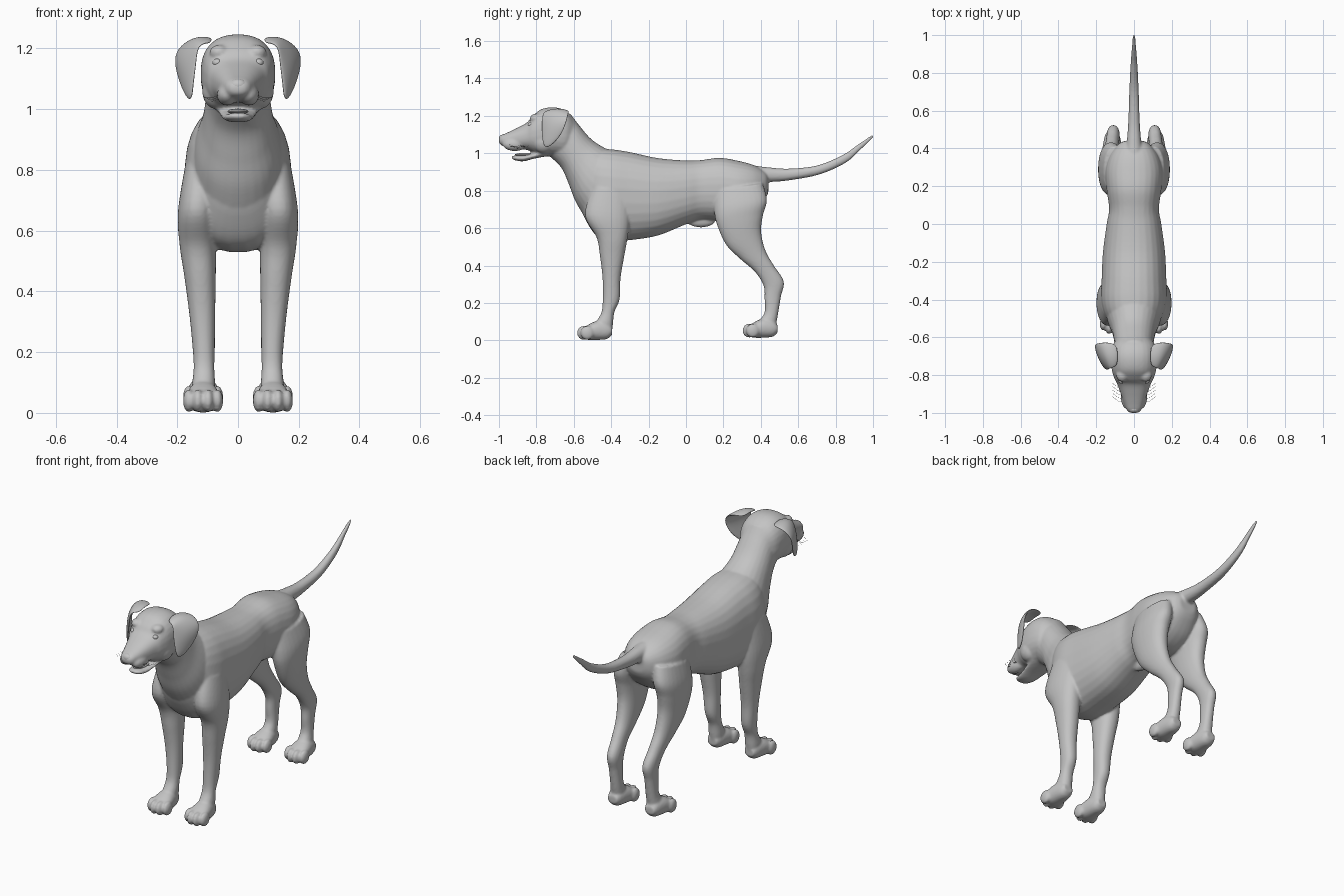
import bpy, bmesh, math
from mathutils import Vector, Matrix

grey = bpy.data.materials.new("grey_coat")
grey.diffuse_color = (0.55, 0.55, 0.55, 1)


def finish(name, bm):
    bmesh.ops.recalc_face_normals(bm, faces=bm.faces[:])
    me = bpy.data.meshes.new(name)
    bm.to_mesh(me)
    bm.free()
    me.materials.append(grey)
    for p in me.polygons:
        p.use_smooth = True
    ob = bpy.data.objects.new(name, me)
    bpy.context.collection.objects.link(ob)
    return ob


def spline(a, b, c, d, t):
    return [0.5 * (2 * q + (r - p) * t + (2 * p - 5 * q + 4 * r - s) * t * t
            + (3 * q - p - 3 * r + s) * t ** 3) for p, q, r, s in zip(a, b, c, d)]


def loft(bm, rings, side=1, power=2.2, n=28, steps=6):
    """Rings are (y1, z1, y2, z2, x, half_width): two rim points in side profile."""
    pts = []
    for i in range(len(rings) - 1):
        quad = [rings[min(max(i + k, 0), len(rings) - 1)] for k in (-1, 0, 1, 2)]
        pts += [spline(*quad, j / steps) for j in range(steps)]
    pts.append(rings[-1])
    loops = []
    for y1, z1, y2, z2, x, w in pts:
        loop = []
        for k in range(n):
            t = 2 * math.pi * (k + 0.5) / n
            c, s = [math.copysign(abs(f) ** (2 / power), f) for f in (math.cos(t), math.sin(t))]
            loop.append(bm.verts.new((side * (x + w * c),
                                      (y1 + y2) / 2 + (y1 - y2) / 2 * s,
                                      (z1 + z2) / 2 + (z1 - z2) / 2 * s)))
        loops.append(loop)
    for a, b in zip(loops, loops[1:]):
        for k in range(n):
            bm.faces.new((a[k], a[(k + 1) % n], b[(k + 1) % n], b[k]))
    bm.faces.new(loops[0])
    bm.faces.new(loops[-1])


def upright(rows):
    """Vertical slices (y, top, bottom, half_width) as rings."""
    return [(y, t, y, b, 0, w) for y, t, b, w in rows]


def ball(bm, loc, size):
    bmesh.ops.create_uvsphere(bm, u_segments=24, v_segments=16, radius=1,
                              matrix=Matrix.Translation(loc) @ Matrix.Diagonal((*size, 1)))


coat = bmesh.new()

# Torso
loft(coat, upright([
    (-.57, .90, .73, .06), (-.54, .97, .65, .11), (-.48, 1.02, .56, .155),
    (-.40, 1.022, .53, .175), (-.30, 1.007, .535, .172), (-.15, .975, .56, .165),
    (0, .962, .62, .145), (.08, .964, .645, .132), (.18, .976, .64, .145),
    (.28, .96, .64, .152), (.36, .938, .68, .13), (.42, .905, .75, .085),
    (.44, .88, .79, .05)]), power=2.4)

# Neck
loft(coat, [(-.62, 1.215, -.73, .985, 0, .10), (-.575, 1.155, -.665, .92, 0, .105),
            (-.505, 1.075, -.625, .83, 0, .117), (-.42, 1.022, -.59, .74, 0, .14),
            (-.33, .99, -.53, .64, 0, .155)])

# Skull and muzzle
loft(coat, upright([
    (-.60, 1.18, 1.02, .08), (-.64, 1.225, .985, .112), (-.70, 1.246, .985, .123),
    (-.77, 1.237, .985, .118), (-.82, 1.20, 1.005, .103), (-.85, 1.165, 1.018, .088),
    (-.90, 1.137, 1.022, .07), (-.95, 1.113, 1.03, .053), (-.985, 1.097, 1.042, .038),
    (-1.0, 1.082, 1.055, .02)]), power=2.4)

# Lower jaw
loft(coat, upright([(-.74, 1.03, .985, .075), (-.81, 1.003, .972, .063),
                    (-.87, .990, .957, .05), (-.915, .988, .963, .038),
                    (-.932, .984, .972, .02)]))

# Tail
loft(coat, [(.36, .935, .36, .83, 0, .05), (.44, .925, .44, .845, 0, .038),
            (.55, .918, .55, .855, 0, .03), (.70, .935, .715, .887, 0, .025),
            (.835, .99, .855, .95, 0, .018), (.92, 1.048, .937, 1.022, 0, .012),
            (.995, 1.10, 1.005, 1.088, 0, .006)])

# Underbelly fold
ball(coat, (0, .08, .638), (.026, .075, .034))

front_leg = [(-.50, .82, -.30, .80, .12, .055), (-.54, .67, -.30, .65, .134, .064),
             (-.478, .55, -.312, .55, .132, .06), (-.46, .45, -.33, .45, .125, .052),
             (-.446, .33, -.350, .33, .118, .043), (-.445, .22, -.355, .22, .113, .037),
             (-.452, .15, -.383, .15, .112, .034), (-.48, .10, -.39, .09, .113, .038),
             (-.50, .06, -.395, .05, .113, .038)]
hind_leg = [(.15, .80, .41, .84, .10, .06), (.15, .70, .433, .75, .122, .065),
            (.165, .62, .412, .67, .128, .06), (.215, .51, .402, .58, .125, .052),
            (.29, .435, .425, .48, .12, .043), (.37, .365, .47, .40, .115, .036),
            (.415, .29, .523, .315, .11, .034), (.42, .22, .508, .235, .11, .03),
            (.42, .15, .492, .14, .11, .031), (.39, .10, .483, .09, .112, .036),
            (.385, .06, .477, .045, .113, .036)]
paw = [(-.395, .07, .03, .028), (-.42, .095, .008, .04), (-.47, .105, .002, .05),
       (-.52, .085, .002, .056), (-.555, .06, .012, .045)]

for side in (1, -1):
    # Legs, paws and toes
    for leg, dy, dz in ((front_leg, 0, 0), (hind_leg, .885, .012)):
        loft(coat, leg, side)
        loft(coat, [(y + dy, t + dz, y + dy, b + dz, .115, w) for y, t, b, w in paw], side)
        for off, y in ((-.047, -.528), (-.017, -.547), (.017, -.547), (.047, -.528)):
            ball(coat, (side * (.115 + off), y + dy, .04 + dz), (.019, .036, .038))
    # Brow, cheek and upper lip
    ball(coat, (side * .062, -.80, 1.187), (.032, .035, .025))
    ball(coat, (side * .07, -.76, 1.06), (.048, .06, .06))
    ball(coat, (side * .036, -.915, 1.048), (.034, .065, .036))

# Fuse all coat volumes into one smooth skin
body = finish("body", coat)
mod = body.modifiers.new("fuse", 'REMESH')
mod.mode = 'VOXEL'
mod.voxel_size = .0065
mod.use_smooth_shade = True
mod = body.modifiers.new("soften", 'SMOOTH')
mod.factor = .5
mod.iterations = 5

# Nose pad
nose = bmesh.new()
ball(nose, (0, -.98, 1.078), (.03, .02, .022))
for side in (1, -1):
    ball(nose, (side * .02, -.978, 1.068), (.014, .019, .015))
finish("nose", nose)

# Tongue
tongue = bmesh.new()
ball(tongue, (0, -.855, .993), (.034, .06, .009))
finish("tongue", tongue)

# Ear flap: rows run root to tip, columns front to back
ear_grid = [[(.085, -.755, 1.215), (.085, -.70, 1.236), (.085, -.63, 1.222)],
            [(.132, -.768, 1.218), (.15, -.70, 1.242), (.16, -.622, 1.23)],
            [(.136, -.774, 1.15), (.185, -.715, 1.175), (.216, -.632, 1.185)],
            [(.146, -.772, 1.09), (.175, -.73, 1.09), (.198, -.658, 1.105)],
            [(.152, -.76, 1.035), (.16, -.742, 1.028), (.17, -.715, 1.045)]]

for side, label in ((1, "left"), (-1, "right")):
    bm = bmesh.new()
    grid = [[bm.verts.new((side * x, y, z)) for x, y, z in row] for row in ear_grid]
    for a, b in zip(grid, grid[1:]):
        for k in range(2):
            bm.faces.new((a[k], a[k + 1], b[k + 1], b[k]))
    ear = finish(label + "_ear", bm)
    mod = ear.modifiers.new("thickness", 'SOLIDIFY')
    mod.thickness = .014
    mod.offset = 0
    mod = ear.modifiers.new("round", 'SUBSURF')
    mod.levels = mod.render_levels = 3

    # Eye with lids
    bm = bmesh.new()
    ball(bm, (side * .067, -.828, 1.153), (.017, .017, .014))
    finish(label + "_eye", bm)

    # Whiskers
    cu = bpy.data.curves.new(label + "_whiskers", 'CURVE')
    cu.dimensions = '3D'
    cu.bevel_depth = .0007
    cu.bevel_resolution = 0
    for i in range(5):
        root = Vector((side * .055, -.945 + .018 * i, 1.05 - .006 * (i % 3)))
        sp = cu.splines.new('POLY')
        sp.points.add(2)
        for p, (dx, dy, dz) in zip(sp.points, ((0, 0, 0), (.03, .008, -.012),
                                               (.058, .03, -.012 + .008 * (i % 3)))):
            p.co = (root.x + side * dx, root.y + dy, root.z + dz, 1)
    cu.materials.append(grey)
    bpy.context.collection.objects.link(bpy.data.objects.new(label + "_whiskers", cu))
